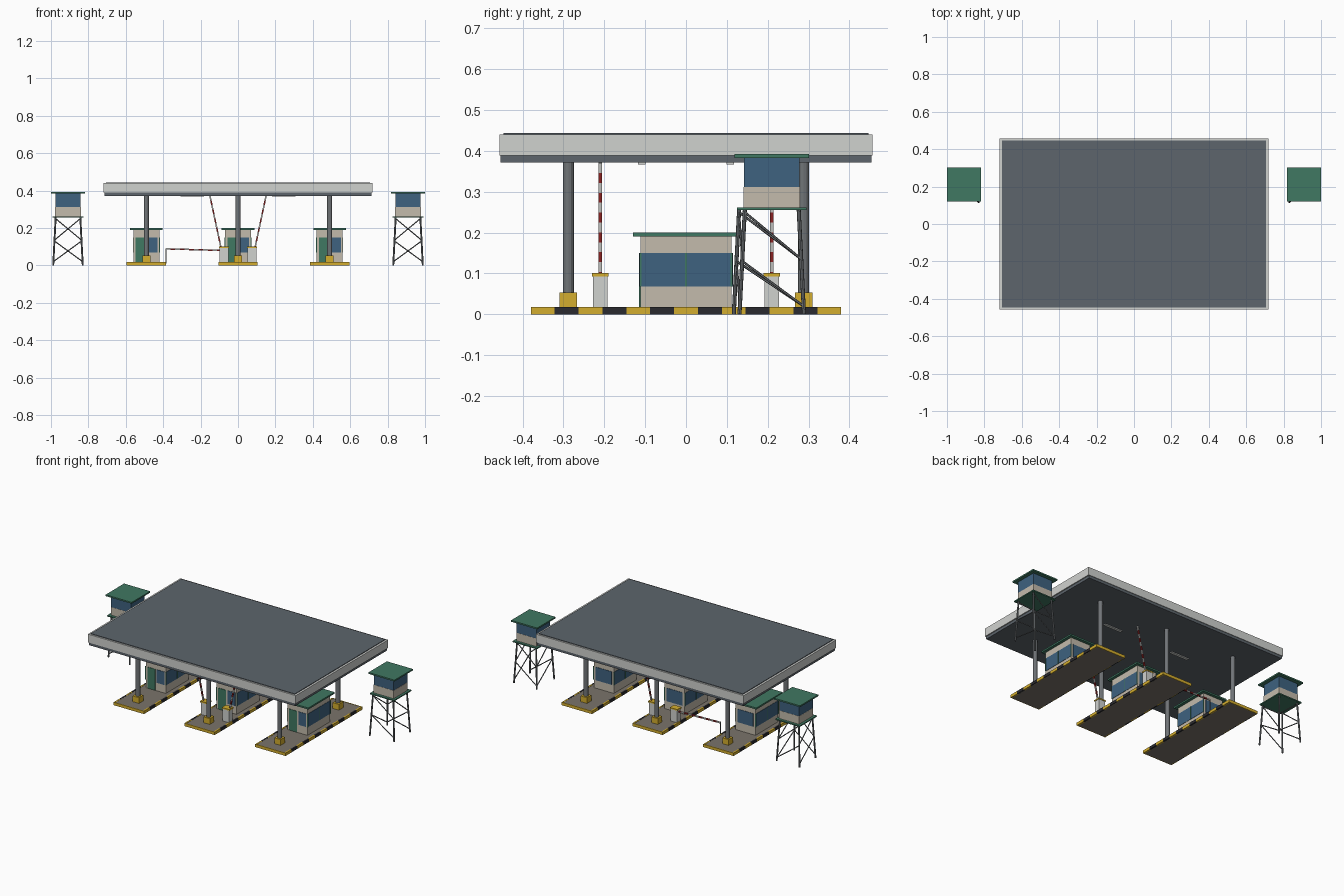
import bpy, bmesh, math
from mathutils import Vector, Matrix

if "Cube" in bpy.data.objects:
    bpy.data.objects.remove(bpy.data.objects["Cube"])


def colour(name, r, g, b):
    m = bpy.data.materials.new(name)
    lin = lambda c: ((c / 255 + 0.055) / 1.055) ** 2.4
    m.diffuse_color = (lin(r), lin(g), lin(b), 1)
    m.use_nodes = True
    m.node_tree.nodes["Principled BSDF"].inputs["Base Color"].default_value = m.diffuse_color
    return m


ROOF = colour("slate_roof", 93, 101, 108)
LIGHT = colour("light_grey", 208, 210, 207)
STEEL = colour("steel", 112, 116, 119)
CONC = colour("concrete", 122, 116, 106)
YELLOW = colour("safety_yellow", 212, 174, 46)
BLACK = colour("black_paint", 42, 42, 46)
BEIGE = colour("beige_wall", 196, 187, 172)
GLASS = colour("blue_glass", 62, 98, 128)
GREEN = colour("green_trim", 64, 120, 98)
RED = colour("red_paint", 150, 38, 38)


def finish(name, bm, mats):
    me = bpy.data.meshes.new(name)
    bm.to_mesh(me)
    bm.free()
    for m in mats:
        me.materials.append(m)
    ob = bpy.data.objects.new(name, me)
    bpy.context.collection.objects.link(ob)
    return ob


def boxes(name, parts, matrix=Matrix()):
    """One object from boxes (centre, size, material)."""
    bm, mats = bmesh.new(), []
    for c, s, m in parts:
        if m not in mats:
            mats.append(m)
        mat = matrix @ Matrix.Translation(c) @ Matrix.Diagonal((*s, 1))
        vs = bmesh.ops.create_cube(bm, size=1, matrix=mat)["verts"]
        for f in {f for v in vs for f in v.link_faces}:
            f.material_index = mats.index(m)
    return finish(name, bm, mats)


def box(name, cx, cy, z0, z1, sx, sy, m):
    return boxes(name, [((cx, cy, (z0 + z1) / 2), (sx, sy, z1 - z0), m)])


def bar(name, p, q, r, m, n=8):
    p, q = Vector(p), Vector(q)
    rot = (q - p).to_track_quat("Z", "Y").to_matrix().to_4x4()
    bm = bmesh.new()
    bmesh.ops.create_cone(bm, cap_ends=True, segments=n, radius1=r, radius2=r,
                          depth=(q - p).length,
                          matrix=Matrix.Translation((p + q) / 2) @ rot)
    return finish(name, bm, [m])


# Canopy: soffit, fascia, roof sheet, ceiling lights
box("canopy_soffit", 0, 0, 0.372, 0.39, 1.425, 0.908, ROOF)
box("canopy_fascia", 0, 0, 0.389, 0.44, 1.438, 0.914, LIGHT)
box("canopy_roof", 0, 0, 0.439, 0.444, 1.412, 0.894, ROOF)
for x in (-0.245, 0.245):
    for y in (-0.108, 0.108):
        box("ceiling_light", x, y, 0.367, 0.373, 0.125, 0.018, LIGHT)

for cx in (-0.49, 0, 0.49):
    # Island with painted kerbs
    box("island", cx, 0, 0, 0.017, 0.2, 0.752, CONC)
    kerb, seg = [], 0.76 / 13
    for s in (-1, 1):
        for i in range(13):
            kerb.append(((cx + s * 0.1, -0.38 + seg * (i + 0.5), 0.009),
                         (0.01, seg, 0.018), BLACK if i % 2 else YELLOW))
        kerb.append(((cx, s * 0.3775, 0.009), (0.19, 0.005, 0.018), YELLOW))
    boxes("kerb", kerb)

    # Columns with yellow guards
    for y in (-0.288, 0.288):
        bar("column", (cx, y, 0.017), (cx, y, 0.373), 0.0135, STEEL, 12)
        box("column_guard", cx, y, 0.017, 0.053, 0.043, 0.043, YELLOW)

    # Booth walls, roof, door and windows
    box("booth_walls", cx, 0, 0.017, 0.191, 0.138, 0.224, BEIGE)
    box("booth_roof", cx, 0, 0.19, 0.2, 0.174, 0.26, GREEN)
    box("booth_door", cx - 0.03, -0.1125, 0.018, 0.15, 0.054, 0.005, GREEN)
    box("booth_front_window", cx + 0.034, -0.1125, 0.068, 0.15, 0.052, 0.004, GLASS)
    box("booth_back_window", cx, 0.1125, 0.068, 0.15, 0.11, 0.004, GLASS)
    for s in (-1, 1):
        box("booth_side_window", cx + s * 0.069, 0, 0.068, 0.15, 0.004, 0.222, GLASS)
        for y in (-0.1115, 0, 0.1115):
            box("window_post", cx + s * 0.07, y, 0.068, 0.15, 0.005, 0.004, GREEN)

# Barriers: housing, cap and striped arm; the back left one is lowered
for sx in (-1, 1):
    for y in (-0.21, 0.21):
        box("barrier_housing", sx * 0.075, y, 0.017, 0.094, 0.046, 0.036, LIGHT)
        box("barrier_cap", sx * 0.075, y, 0.093, 0.101, 0.052, 0.041, YELLOW)
        down = sx < 0 and y > 0
        p = Vector((sx * 0.088, y, 0.08))
        q = Vector((-0.385, y, 0.088)) if down else Vector((sx * 0.15, y, 0.371))
        d, n = q - p, 12
        mat = Matrix.Translation(p) @ d.to_track_quat("Z", "Y").to_matrix().to_4x4()
        step = d.length / n
        boxes("barrier_arm", [((0, 0, step * (i + 0.5)), (0.008, 0.008, step),
                               LIGHT if i % 2 else RED) for i in range(n)], mat)
bar("arm_rest", (-0.385, 0.21, 0.01), (-0.385, 0.21, 0.09), 0.003, STEEL)

# Watchtowers, mirrored left and right
for s in (-1, 1):
    tx, ty = s * 0.909, 0.21
    box("tower_floor", tx, ty, 0.255, 0.262, 0.168, 0.17, GREEN)
    box("tower_wall", tx, ty, 0.261, 0.312, 0.138, 0.138, BEIGE)
    box("tower_glass", tx, ty, 0.312, 0.385, 0.136, 0.136, GLASS)
    box("tower_roof", tx, ty, 0.383, 0.392, 0.18, 0.182, GREEN)

    def leg_point(i, j, z):
        """Point on the leg at side i (1 = outer), end j (1 = back)."""
        k = 0.079 - 0.013 * z / 0.255
        dy = (-0.014 if i < 0 else 0) if j < 0 else 0
        return (tx + s * i * k, ty + j * k + dy, z)

    for i in (-1, 1):
        for j in (-1, 1):
            bar("tower_leg", leg_point(i, j, 0), leg_point(i, j, 0.257), 0.005, STEEL)
    for lo, hi in ((0.02, 0.13), (0.135, 0.25)):
        for e in (-1, 1):
            bar("tower_brace", leg_point(-e, e, lo), leg_point(e, e, hi), 0.003, STEEL, 6)
            bar("tower_brace", leg_point(e, 1, lo), leg_point(e, -1, hi), 0.003, STEEL, 6)
